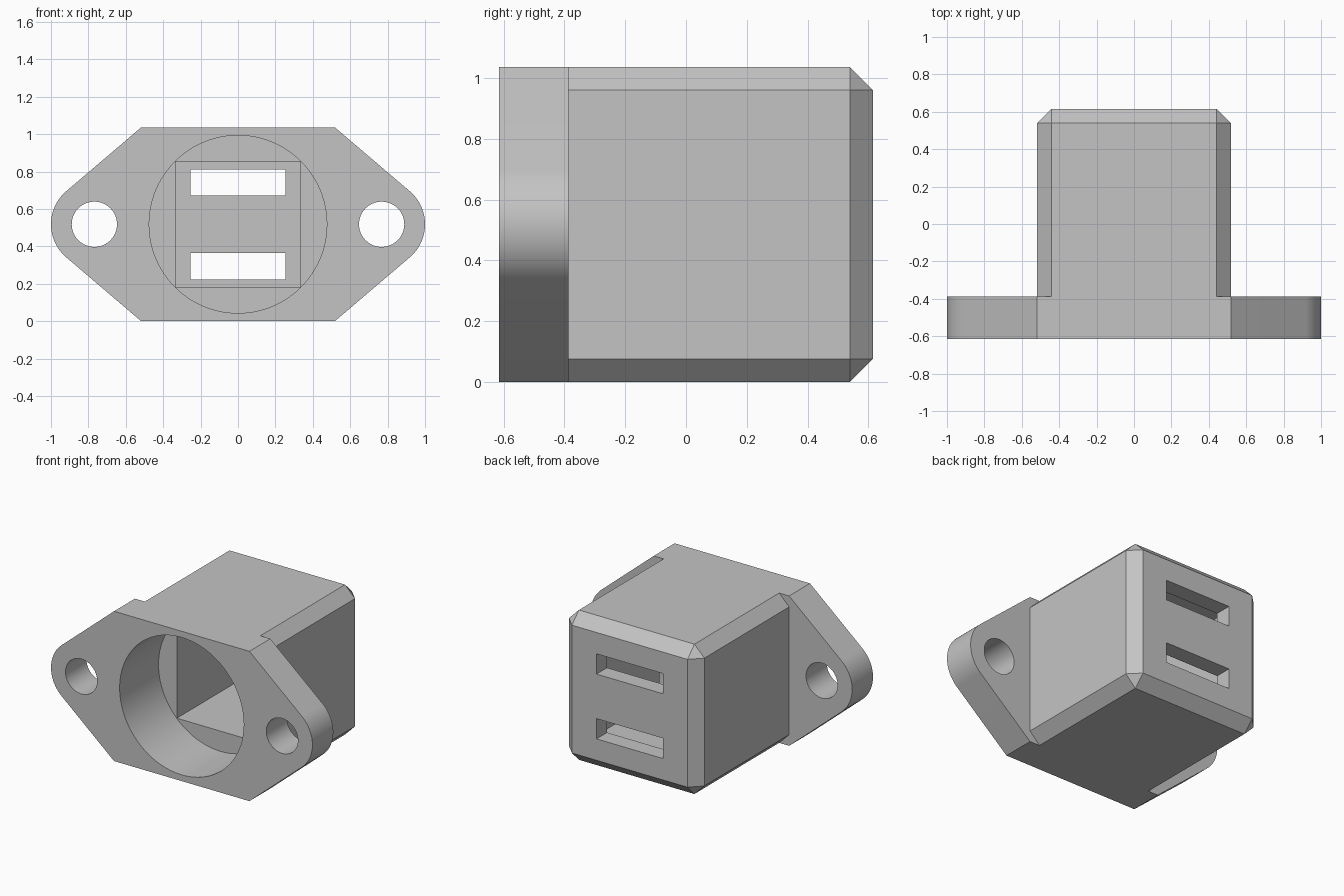
import bpy, bmesh, math
from mathutils import Matrix, Vector

if "Cube" in bpy.data.objects:
    bpy.data.objects.remove(bpy.data.objects["Cube"])

FRONT, FLANGE_BACK, BACK = -0.615, -0.387, 0.615
HALF, MID, CHAMFER = 0.518, 0.518, 0.076
EAR_X, EAR_R, HOLE_R = 0.768, 0.232, 0.121
BORE_R, BORE_END, POCKET, POCKET_END = 0.475, -0.19, 0.335, 0.5

grey = bpy.data.materials.new("light grey plastic")
grey.use_nodes = True
colour = (0.55, 0.55, 0.55, 1)
grey.diffuse_color = colour
grey.node_tree.nodes["Principled BSDF"].inputs["Base Color"].default_value = colour


def make_object(name, bm):
    bmesh.ops.recalc_face_normals(bm, faces=bm.faces[:])
    mesh = bpy.data.meshes.new(name)
    bm.to_mesh(mesh)
    bm.free()
    mesh.materials.append(grey)
    obj = bpy.data.objects.new(name, mesh)
    bpy.context.collection.objects.link(obj)
    return obj


def prism(name, outline, y0, y1):
    """Extrude an x-z outline along y."""
    bm = bmesh.new()
    face = bm.faces.new([bm.verts.new((x, y0, z)) for x, z in outline])
    moved = bmesh.ops.extrude_face_region(bm, geom=[face])["geom"]
    verts = [v for v in moved if isinstance(v, bmesh.types.BMVert)]
    bmesh.ops.translate(bm, verts=verts, vec=(0, y1 - y0, 0))
    return make_object(name, bm)


def rectangle(half_x, z0, z1):
    return [(-half_x, z0), (half_x, z0), (half_x, z1), (-half_x, z1)]


def arc(cx, cz, r, start, end, steps):
    angles = [start + (end - start) * i / steps for i in range(steps + 1)]
    return [(cx + r * math.cos(a), cz + r * math.sin(a)) for a in angles]


def circle(cx, r, steps=96):
    return arc(cx, MID, r, 0, math.tau, steps)[:-1]


def combine(target, tool, operation):
    mod = target.modifiers.new(operation.lower(), "BOOLEAN")
    mod.operation, mod.solver, mod.object = operation, "EXACT", tool
    bpy.context.view_layer.objects.active = target
    bpy.ops.object.modifier_apply(modifier=mod.name)
    bpy.data.objects.remove(tool)


# Mounting flange: square middle running tangentially into two round ears
corner = Vector((HALF - EAR_X, HALF))
tangent = math.atan2(corner.y, corner.x) - math.acos(EAR_R / corner.length)
outline = [(HALF, 0)] + arc(EAR_X, MID, EAR_R, -tangent, tangent, 32) + [(HALF, 2 * HALF)]
outline += [(-x, z) for x, z in reversed(outline)]
housing = prism("connector_housing", outline, FRONT, FLANGE_BACK)

# Body box, chamfered on every edge except around its front
body = prism("body", rectangle(HALF, 0, 2 * HALF), FLANGE_BACK - 0.1, BACK)
bm = bmesh.new()
bm.from_mesh(body.data)
edges = [e for e in bm.edges if max(v.co.y for v in e.verts) > 0]
bmesh.ops.bevel(bm, geom=edges, offset=CHAMFER, segments=1, affect="EDGES")
bm.to_mesh(body.data)
bm.free()
combine(housing, body, "UNION")

# Round bore leading into a square pocket
combine(housing, prism("pocket", rectangle(POCKET, MID - POCKET, MID + POCKET),
                       BORE_END - 0.1, POCKET_END), "DIFFERENCE")
combine(housing, prism("bore", circle(0, BORE_R), FRONT - 0.1, BORE_END), "DIFFERENCE")

# Screw holes through the ears and contact slots through the back wall
for side in (-1, 1):
    combine(housing, prism("screw_hole", circle(side * EAR_X, HOLE_R, 64),
                           FRONT - 0.1, FLANGE_BACK + 0.1), "DIFFERENCE")
    z = MID + side * 0.224
    combine(housing, prism("slot", rectangle(0.254, z - 0.07, z + 0.07),
                           POCKET_END - 0.1, BACK + 0.1), "DIFFERENCE")

# Smooth the round walls, keep the flat edges crisp
bpy.ops.object.select_all(action="DESELECT")
housing.select_set(True)
bpy.context.view_layer.objects.active = housing
bpy.ops.object.shade_smooth_by_angle(angle=math.radians(20))
